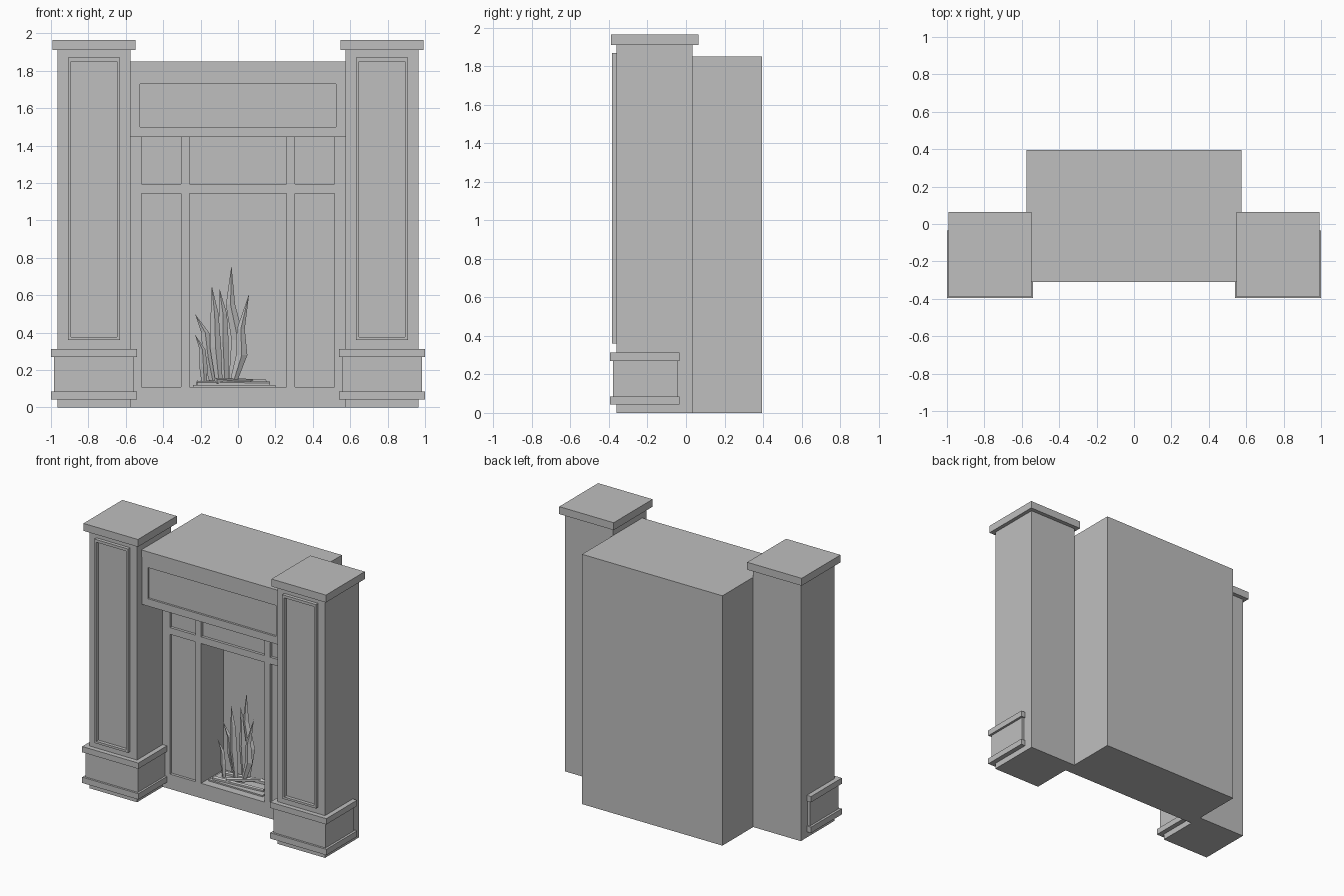
import bpy, bmesh, math
from mathutils import Vector, Matrix

cube = bpy.data.objects.get("Cube")
if cube:
    bpy.data.objects.remove(cube, do_unlink=True)

grey = bpy.data.materials.new("plain grey")
grey.use_nodes = True
grey.diffuse_color = (0.52, 0.52, 0.52, 1)
grey.node_tree.nodes["Principled BSDF"].inputs["Base Color"].default_value = grey.diffuse_color


def finish(name, bm):
    bmesh.ops.recalc_face_normals(bm, faces=bm.faces)
    mesh = bpy.data.meshes.new(name)
    bm.to_mesh(mesh)
    bm.free()
    mesh.materials.append(grey)
    obj = bpy.data.objects.new(name, mesh)
    bpy.context.collection.objects.link(obj)
    return obj


def add_box(bm, x, y, z):
    mid = Vector([(a + b) / 2 for a, b in (x, y, z)])
    size = Vector([b - a for a, b in (x, y, z)])
    bmesh.ops.create_cube(bm, size=1, matrix=Matrix.Translation(mid) @ Matrix.Diagonal(size.to_4d()))


def boxes(name, *parts):
    bm = bmesh.new()
    for part in parts:
        add_box(bm, *part)
    return finish(name, bm)


def frame(name, x, y, z, side, bottom, top):
    """Rectangular moulding around an open middle."""
    return boxes(name,
                 ((x[0], x[0] + side), y, z), ((x[1] - side, x[1]), y, z),
                 ((x[0] + side, x[1] - side), y, (z[0], z[0] + bottom)),
                 ((x[0] + side, x[1] - side), y, (z[1] - top, z[1])))


def mirrored(obj):
    mod = obj.modifiers.new("mirror", 'MIRROR')
    mod.use_axis = (True, False, False)
    return obj


HALF = 0.575      # half width of the chimney body
FACE = -0.06      # front of the surround
BACK = 0.395
FIRE_BACK = 0.2

# Pillars, caps and plinths
mirrored(boxes("pillar", ((HALF, 0.965), (-0.36, 0.035), (0, 1.91))))
mirrored(boxes("pillar_cap", ((0.547, 0.993), (-0.39, 0.065), (1.91, 1.965))))
mirrored(boxes("plinth_block", ((0.555, 0.983), (-0.38, -0.045), (0.085, 0.27))))
for name, low in (("plinth_lower_band", 0.043), ("plinth_upper_band", 0.27)):
    mirrored(boxes(name, ((0.54, 1.0), (-0.395, -0.035), (low, low + 0.043))))
mirrored(frame("pillar_panel_moulding", (0.632, 0.908), (-0.385, -0.36), (0.36, 1.87), 0.016, 0.016, 0.02))

# Mantel with a shallow framed panel and a top slab
boxes("mantel_core", ((-HALF, HALF), (-0.29, BACK), (1.445, 1.8)))
frame("mantel_panel_frame", (-HALF, HALF), (-0.305, -0.29), (1.445, 1.8), 0.05, 0.055, 0.07)
boxes("mantel_slab", ((-HALF, HALF), (-0.31, BACK), (1.8, 1.85)))

# Chimney body leaving the firebox open
boxes("chimney_body",
      ((-HALF, HALF), (FIRE_BACK, BACK), (0, 1.445)),
      ((-HALF, HALF), (FACE + 0.02, FIRE_BACK), (0, 0.11)),
      ((-HALF, HALF), (FACE + 0.02, FIRE_BACK), (1.145, 1.445)),
      ((-HALF, -0.26), (FACE + 0.02, FIRE_BACK), (0.11, 1.145)),
      ((0.26, HALF), (FACE + 0.02, FIRE_BACK), (0.11, 1.145)))

# Surround of stiles and rails
depth = (FACE, FACE + 0.02)
mirrored(boxes("surround_stiles",
               ((0.515, HALF), depth, (0.11, 1.445)),
               ((0.26, 0.305), depth, (0.11, 1.145)),
               ((0.26, 0.305), depth, (1.195, 1.445))))
boxes("surround_rails",
      ((-HALF, HALF), depth, (0, 0.11)),
      ((-0.515, 0.515), depth, (1.145, 1.195)))


# Fire bed and logs
def log(name, start, end, radius):
    a, b = Vector(start), Vector(end)
    bm = bmesh.new()
    turn = (b - a).to_track_quat('Z', 'Y').to_matrix().to_4x4()
    bmesh.ops.create_cone(bm, cap_ends=True, segments=6, radius1=radius, radius2=radius * 0.7,
                          depth=(b - a).length, matrix=Matrix.Translation((a + b) / 2) @ turn)
    finish(name, bm)


boxes("fire_bed", ((-0.24, 0.2), (0.0, 0.19), (0.11, 0.12)))
log("front_log", (-0.22, 0.03, 0.125), (0.17, 0.06, 0.125), 0.018)
log("back_log", (0.15, 0.17, 0.13), (-0.2, 0.13, 0.13), 0.02)
log("cross_log", (-0.12, 0.03, 0.14), (0.08, 0.17, 0.14), 0.018)


# Flames: curved blades with a diamond section, pointed at the tip
def flame(name, spine, y, width):
    bm = bmesh.new()
    rings = []
    spread = (0.6, 1.0, 0.7)
    for (x, z), s in zip(spine[:-1], spread):
        w, t = width * s, width * s * 0.6
        rings.append([bm.verts.new((x + dx, y + dy, z)) for dx, dy in ((w, 0), (0, t), (-w, 0), (0, -t))])
    tip = bm.verts.new((spine[-1][0], y, spine[-1][1]))
    for i in range(4):
        j = (i + 1) % 4
        for low, high in zip(rings, rings[1:]):
            bm.faces.new((low[i], low[j], high[j], high[i]))
        bm.faces.new((rings[-1][i], rings[-1][j], tip))
    bm.faces.new(rings[0][::-1])
    finish(name, bm)


flame("tall_flame", [(-0.03, 0.12), (0.0, 0.36), (-0.04, 0.55), (-0.035, 0.76)], 0.15, 0.035)
flame("left_flame", [(-0.1, 0.12), (-0.12, 0.32), (-0.125, 0.5), (-0.14, 0.65)], 0.12, 0.03)
flame("inner_flame", [(-0.07, 0.12), (-0.08, 0.35), (-0.08, 0.5), (-0.1, 0.64)], 0.17, 0.03)
flame("right_flame", [(-0.03, 0.12), (0.02, 0.28), (0.015, 0.42), (0.06, 0.61)], 0.1, 0.03)
flame("outer_flame", [(-0.13, 0.12), (-0.16, 0.27), (-0.175, 0.4), (-0.23, 0.5)], 0.15, 0.03)
flame("low_flame", [(-0.18, 0.12), (-0.185, 0.22), (-0.19, 0.31), (-0.23, 0.39)], 0.09, 0.022)
